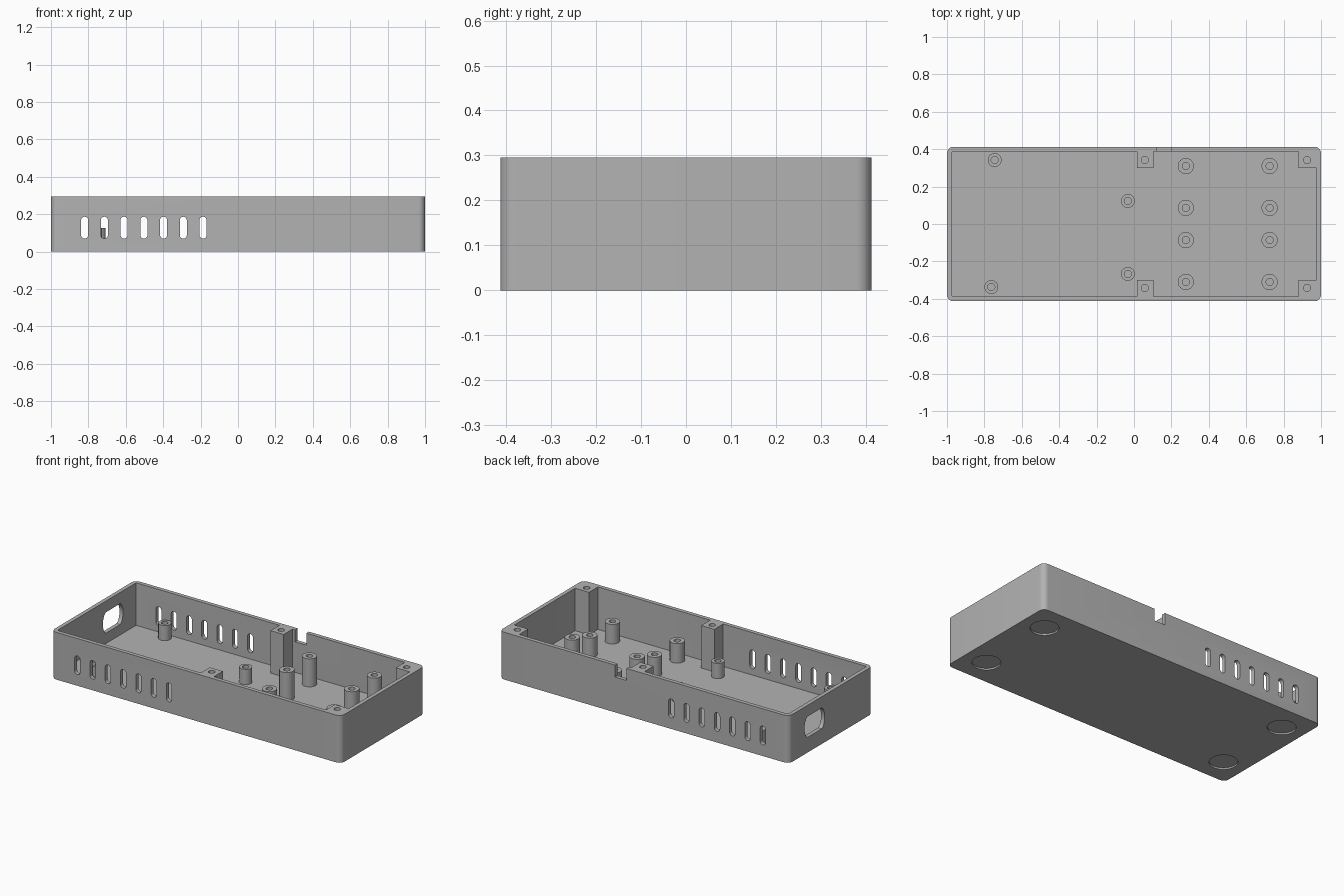
import bpy, bmesh, math
from mathutils import Vector

cube = bpy.data.objects.get("Cube")
if cube:
    bpy.data.objects.remove(cube, do_unlink=True)

grey = bpy.data.materials.new("grey plastic")
grey.use_nodes = True
colour = (0.45, 0.45, 0.45, 1)
grey.diffuse_color = colour
grey.node_tree.nodes["Principled BSDF"].inputs["Base Color"].default_value = colour

L, W, H = 1.0, 0.413, 0.295      # half length, half width, height
WALL, FLOOR = 0.025, 0.03


def rounded(cu, cv, hu, hv, r, seg=8):
    """Outline of a rounded rectangle, a slot or a circle."""
    pts = []
    for k, (su, sv) in enumerate([(1, 1), (-1, 1), (-1, -1), (1, -1)]):
        for i in range(seg + 1):
            a = (k + i / seg) * math.pi / 2
            pts.append((cu + su * (hu - r) + r * math.cos(a),
                        cv + sv * (hv - r) + r * math.sin(a)))
    return pts


def circle(cu, cv, r):
    return rounded(cu, cv, r, r, r)


def prism(name, outline, lo, hi, axis="Z"):
    """Solid made by extruding an outline along an axis."""
    place = {"X": lambda u, v, w: (w, u, v),
             "Y": lambda u, v, w: (u, w, v),
             "Z": lambda u, v, w: (u, v, w)}[axis]
    bm = bmesh.new()
    face = bm.faces.new([bm.verts.new(place(u, v, lo)) for u, v in outline])
    top = bmesh.ops.extrude_face_region(bm, geom=[face])["geom"]
    move = Vector(place(0, 0, hi - lo))
    bmesh.ops.translate(bm, vec=move, verts=[g for g in top if isinstance(g, bmesh.types.BMVert)])
    bmesh.ops.remove_doubles(bm, verts=bm.verts, dist=1e-5)
    bmesh.ops.recalc_face_normals(bm, faces=bm.faces)
    mesh = bpy.data.meshes.new(name)
    bm.to_mesh(mesh)
    bm.free()
    mesh.materials.append(grey)
    obj = bpy.data.objects.new(name, mesh)
    bpy.context.collection.objects.link(obj)
    return obj


def cut(target, cutter):
    """Subtract the cutter from the target and discard it."""
    mod = target.modifiers.new("cut", "BOOLEAN")
    mod.operation, mod.solver, mod.object = "DIFFERENCE", "EXACT", cutter
    bpy.context.view_layer.objects.active = target
    bpy.ops.object.modifier_apply(modifier=mod.name)
    bpy.data.objects.remove(cutter, do_unlink=True)


# Open tray
tray = prism("tray", rounded(0, 0, L, W, 0.035), 0, H)
cut(tray, prism("cavity", rounded(0, 0, L - WALL, W - WALL, 0.008, 3), FLOOR, H + 0.1))

# Vent slots through the front and back walls
for i in range(7):
    cut(tray, prism("slot", rounded(-0.82 + i * 0.1055, 0.128, 0.0187, 0.0585, 0.0187), -1, 1, "Y"))

# Socket hole with flats in the end wall
socket = [(u, max(0.095, min(0.225, v))) for u, v in circle(0.16, 0.16, 0.1)]
cut(tray, prism("socket_hole", socket, -1.1, -0.9, "X"))

# Cable notch in the back rim
cut(tray, prism("notch", [(0.123, 0.22), (0.2, 0.22), (0.2, 0.4), (0.123, 0.4)], 0.35, 0.5, "Y"))

# Shallow foot recesses underneath
for x in (-0.855, 0.855):
    for y in (-0.25, 0.25):
        cut(tray, prism("foot_recess", circle(x, y, 0.08), -0.1, 0.01))
parts = [tray]

# Lid screw blocks against the long walls
for name, lo, hi, hole in (("middle", 0.015, 0.105, 0.058), ("end", 0.88, 0.98, 0.925)):
    for side, s in (("front", -1), ("back", 1)):
        a, b = s * 0.3, s * (W - WALL + 0.004)
        block = prism(f"{name}_{side}_screw_block", [(lo, a), (hi, a), (hi, b), (lo, b)], FLOOR - 0.004, H)
        cut(block, prism("screw_hole", circle(hole, s * 0.342, 0.019), 0.12, H + 0.1))
        parts.append(block)


# Hollow circuit board posts
def post(x, y, r, top):
    obj = prism("board_post", circle(x, y, r), FLOOR - 0.004, top)
    cut(obj, prism("pilot_hole", circle(x, y, 0.019), FLOOR + 0.01, top + 0.1))
    parts.append(obj)


for x, y in ((-0.745, 0.342), (-0.763, -0.337), (-0.033, 0.123), (-0.033, -0.267)):
    post(x, y, 0.037, 0.125)
for x in (0.277, 0.725):
    for y in (0.086, 0.31):
        post(x, y, 0.043, 0.205)
        post(x, -y, 0.043, 0.152)

# Smooth round walls, keep sharp edges
bpy.ops.object.select_all(action="DESELECT")
for obj in parts:
    obj.select_set(True)
bpy.context.view_layer.objects.active = tray
bpy.ops.object.shade_smooth_by_angle(angle=math.radians(30))
